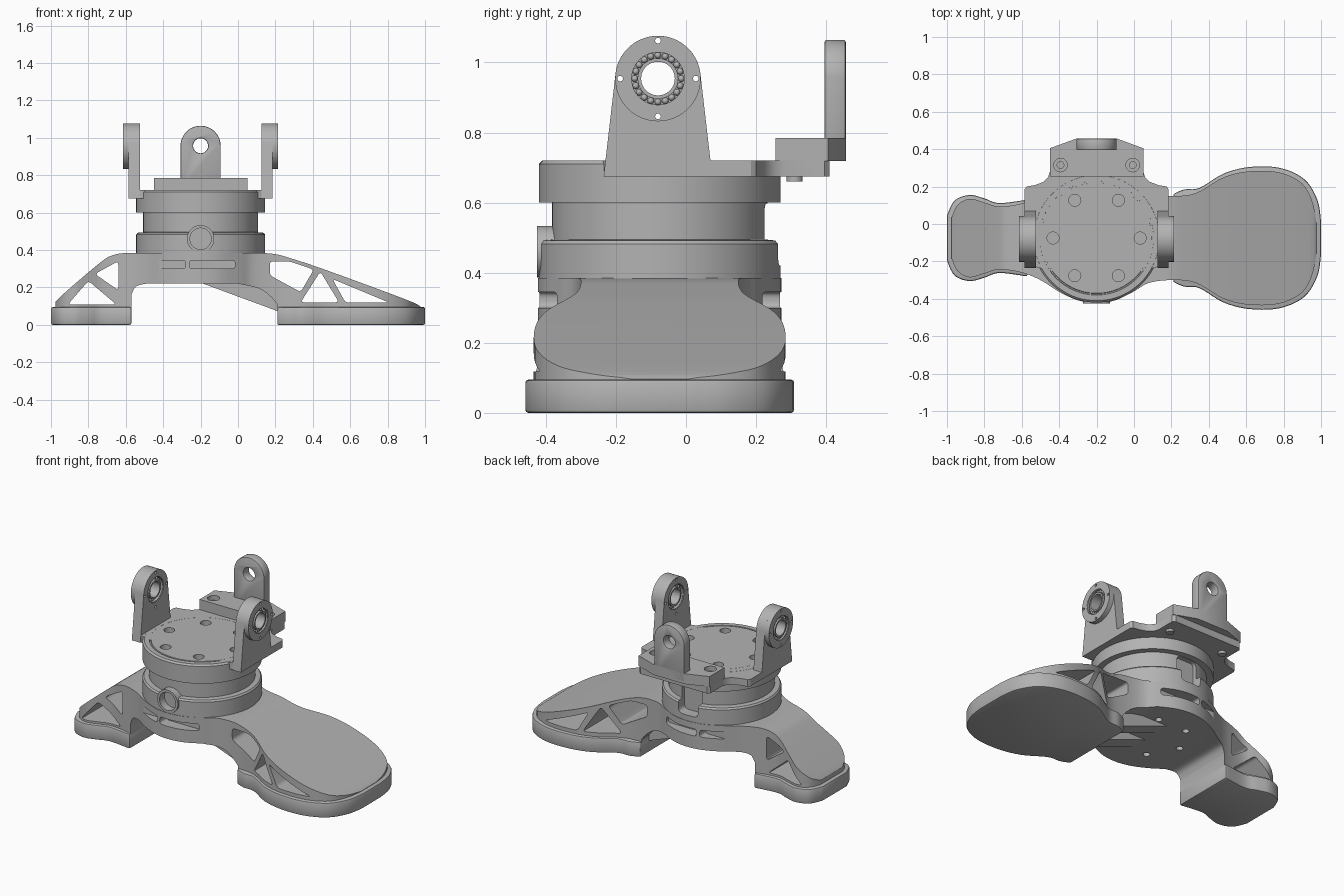
import bpy, bmesh, math
from mathutils import Vector

if "Cube" in bpy.data.objects:
    bpy.data.objects.remove(bpy.data.objects["Cube"])

CX, CY = -0.2, -0.075          # turntable axis
grey = bpy.data.materials.new("machined grey")
grey.use_nodes = True
GREY = (0.45, 0.45, 0.45, 1)
grey.diffuse_color = GREY
grey.node_tree.nodes["Principled BSDF"].inputs["Base Color"].default_value = GREY
parts = []


def finish(name, bm):
    bmesh.ops.remove_doubles(bm, verts=bm.verts, dist=1e-5)
    bmesh.ops.recalc_face_normals(bm, faces=bm.faces)
    mesh = bpy.data.meshes.new(name)
    bm.to_mesh(mesh)
    bm.free()
    mesh.materials.append(grey)
    ob = bpy.data.objects.new(name, mesh)
    bpy.context.collection.objects.link(ob)
    parts.append(ob)
    return ob


def prism(name, pts, axis, lo, hi):
    """Extrude a 2D outline along an axis."""
    place = {"x": lambda a, b: (lo, a, b), "y": lambda a, b: (a, lo, b), "z": lambda a, b: (a, b, lo)}[axis]
    bm = bmesh.new()
    face = bm.faces.new([bm.verts.new(place(*p)) for p in pts])
    new = bmesh.ops.extrude_face_region(bm, geom=[face])["geom"]
    step = Vector([hi - lo if a == axis else 0 for a in "xyz"])
    bmesh.ops.translate(bm, verts=[v for v in new if isinstance(v, bmesh.types.BMVert)], vec=step)
    return finish(name, bm)


def lathe(name, profile, centre, axis="z", n=96):
    """Turn a closed (radius, height) profile about an axis through centre."""
    bm = bmesh.new()
    rings = []
    for i in range(n):
        c, s = math.cos(math.tau * i / n), math.sin(math.tau * i / n)
        turn = (lambda r, h: (r * c, r * s, h)) if axis == "z" else (lambda r, h: (h, r * c, r * s))
        rings.append([bm.verts.new(Vector(turn(r, h)) + Vector(centre)) for r, h in profile])
    m = len(profile)
    for i in range(n):
        a, b = rings[i], rings[(i + 1) % n]
        for j in range(m):
            k = (j + 1) % m
            if profile[j][0] or profile[k][0]:
                bm.faces.new([a[j], a[k], b[k], b[j]])
    bmesh.ops.dissolve_degenerate(bm, edges=bm.edges, dist=1e-6)
    return finish(name, bm)


def arc(x, y, r, a0=0, a1=360, n=48):
    count = n if a1 - a0 == 360 else n + 1
    angles = [math.radians(a0 + (a1 - a0) * i / n) for i in range(count)]
    return [(x + r * math.cos(a), y + r * math.sin(a)) for a in angles]


def box(x0, x1, y0, y1):
    return [(x0, y0), (x1, y0), (x1, y1), (x0, y1)]


def spline(pts, n=5):
    """Smooth open curve through points."""
    p = [Vector(q) for q in [pts[0]] + pts + [pts[-1]]]
    out = []
    for a, b, c, d in zip(p, p[1:], p[2:], p[3:]):
        for i in range(n):
            t = i / n
            out.append(tuple(0.5 * (2 * b + (c - a) * t + (2 * a - 5 * b + 4 * c - d) * t * t
                                    + (3 * b - a - 3 * c + d) * t ** 3)))
    return out + [tuple(pts[-1])]


def rounded(pts, r=0.02, n=4):
    """Round the corners of a polygon."""
    out = []
    for i, q in enumerate(pts):
        q, a, b = Vector(q), Vector(pts[i - 1]), Vector(pts[(i + 1) % len(pts)])
        s, e = q + (a - q).normalized() * r, q + (b - q).normalized() * r
        for k in range(n + 1):
            t = k / n
            out.append(tuple(s * (1 - t) ** 2 + q * 2 * t * (1 - t) + e * t * t))
    return out


def plan(half_widths):
    """Outline mirrored across the foot's long axis."""
    side = spline(half_widths)
    return [(x, CY - w) for x, w in side] + [(x, CY + w) for x, w in reversed(side)]


def modify(ob, kind, **settings):
    mod = ob.modifiers.new(kind.lower(), kind)
    for key, value in settings.items():
        setattr(mod, key, value)
    bpy.context.view_layer.objects.active = ob
    bpy.ops.object.modifier_apply(modifier=mod.name)


def cut(ob, *cutters, op="DIFFERENCE"):
    for c in cutters:
        modify(ob, "BOOLEAN", operation=op, solver="EXACT", object=c)
        parts.remove(c)
        bpy.data.objects.remove(c)


def hole(x, y, r, axis, lo, hi):
    return prism("cutter", arc(x, y, r, n=32), axis, lo, hi)


# Sole pads
toe = [(0.21, 0.235), (0.27, 0.26), (0.35, 0.268), (0.48, 0.345), (0.62, 0.38), (0.78, 0.375),
       (0.91, 0.315), (0.98, 0.205), (1.0, 0.09)]
heel = [(-1.0, 0.12), (-0.96, 0.2), (-0.88, 0.23), (-0.8, 0.212), (-0.72, 0.187), (-0.57, 0.205)]
for name, widths in (("toe_pad", toe), ("heel_pad", heel)):
    pad = prism(name, plan(widths), "z", 0, 0.095)
    modify(pad, "BEVEL", width=0.01, segments=2, limit_method="ANGLE", angle_limit=math.radians(50))

# Arched foot body: plan outline crossed with side profile
body = prism("foot_body", plan([
    (-0.975, 0.11), (-0.945, 0.175), (-0.88, 0.21), (-0.8, 0.19), (-0.72, 0.168), (-0.6, 0.185),
    (-0.5, 0.225), (-0.4, 0.288), (-0.3, 0.333), (-0.2, 0.348), (-0.1, 0.333), (0, 0.285),
    (0.08, 0.24), (0.2, 0.225), (0.33, 0.24), (0.48, 0.325), (0.62, 0.357), (0.78, 0.35),
    (0.9, 0.29), (0.955, 0.19), (0.975, 0.08)]), "z", 0.05, 0.5)
top = spline([(-0.98, 0.1), (-0.955, 0.145), (-0.74, 0.33), (-0.67, 0.372), (-0.6, 0.385)])
top += spline([(0.1, 0.385), (0.2, 0.378), (0.3, 0.35), (0.45, 0.3), (0.73, 0.198), (0.94, 0.118), (0.98, 0.09)])
under = [(0.21, 0.085)] + spline([(0.21, 0.11), (0.17, 0.155), (0.11, 0.195), (0, 0.22)])
under += spline([(-0.49, 0.22), (-0.545, 0.205), (-0.57, 0.16)]) + [(-0.57, 0.085), (-0.98, 0.085)]
cut(body, prism("cutter", top + under, "y", -1, 1), op="INTERSECT")

# Truss openings through the sides
for pts in ([(-0.64, 0.34), (-0.64, 0.185), (-0.765, 0.272)],
            [(-0.8, 0.235), (-0.65, 0.108), (-0.91, 0.108)],
            [(0.17, 0.34), (0.28, 0.338), (0.405, 0.295), (0.335, 0.175), (0.17, 0.265)],
            [(0.44, 0.285), (0.54, 0.12), (0.335, 0.12)],
            [(0.505, 0.245), (0.81, 0.118), (0.575, 0.118)]):
    cut(body, prism("cutter", rounded(pts), "y", -1, 1))

# Curved slots in both flanks and bolt holes underneath
for lo, hi in ((-1, CY - 0.275), (CY + 0.275, 1)):
    for x0, x1 in ((-0.435, -0.28), (-0.26, -0.015)):
        cut(body, prism("cutter", rounded(box(x0, x1, 0.3, 0.345), 0.018), "y", lo, hi))
for x, y in arc(CX, CY, 0.2, n=6):
    cut(body, hole(x, y, 0.02, "z", 0.1, 0.27))

# Wedge ribs under the arch
for y in (CY - 0.1, CY + 0.1):
    prism("arch_rib", [(-0.2, 0.225), (0.22, 0.225), (0.22, 0.07)], "y", y - 0.05, y + 0.05)

# Turntable: hub, neck and rotating disc
table = lathe("turntable", [
    (0, 0.36), (0.345, 0.36), (0.345, 0.482), (0.337, 0.492), (0.307, 0.495), (0.307, 0.6),
    (0.345, 0.6), (0.345, 0.71), (0.335, 0.72), (0.305, 0.72), (0.303, 0.713), (0.297, 0.713),
    (0.295, 0.72), (0, 0.72)], (CX, CY, 0))
cut(table, prism("cutter", rounded(box(-0.27, -0.13, 0.42, 0.598), 0.03), "y", 0.2, 0.5))
cut(table, hole(CX, 0.46, 0.06, "y", -0.5, -0.36))
port = prism("front_port", arc(CX, 0.46, 0.073), "y", -0.425, -0.34)
cut(port, hole(CX, 0.46, 0.057, "y", -0.5, -0.375))

# Mounting plate with side ears and rear extension
half = [(0.2, -0.26), (0.345, -0.225), (0.385, -0.2), (0.385, 0.185), (0.375, 0.2), (0.33, 0.208),
        (0.285, 0.225), (0.26, 0.25), (0.25, 0.28), (0.25, 0.395), (0.235, 0.41)]
plate = prism("mounting_plate", [(CX + x, y) for x, y in half] + [(CX - x, y) for x, y in reversed(half)],
              "z", 0.675, 0.7195)
for x, y in arc(CX, CY, 0.233, n=6):
    for ob in (table, plate):
        cut(ob, hole(x, y, 0.032, "z", 0.69, 0.8))

# Rear bracket
half = [(0.25, 0.255), (0.25, 0.405), (0.11, 0.456)]
base = prism("bracket_base", [(CX + x, y) for x, y in half] + [(CX - x, y) for x, y in reversed(half)],
             "z", 0.719, 0.785)
for x in (CX - 0.193, CX + 0.193):
    cut(base, hole(x, 0.315, 0.036, "z", 0.755, 0.9), hole(x, 0.315, 0.018, "z", 0.6, 0.9))
    prism("plate_screw", arc(x, 0.31, 0.023, n=24), "z", 0.66, 0.69)
lug = prism("bracket_lug", [(CX - 0.107, 0.73), (CX + 0.107, 0.73)] + arc(CX, 0.957, 0.107, 0, 180),
            "y", 0.395, 0.456)
cut(lug, hole(CX, 0.957, 0.04, "y", 0.3, 0.6))
modify(lug, "BEVEL", width=0.006, segments=2, limit_method="ANGLE", angle_limit=math.radians(50))

# Side arms with bearings, mirrored about the turntable axis
PY, PZ = -0.08, 0.954
for side, name in ((1, "left"), (-1, "right")):
    def span(a, b):
        return sorted((CX + side * a, CX + side * b))
    arm = prism(name + "_arm", [(-0.235, 0.675), (0.075, 0.675)] + arc(PY, PZ, 0.122, 8, 172),
                "x", *span(0.325, 0.385))
    boss = prism(name + "_arm_boss", arc(PY, PZ, 0.122, n=64), "x", *span(0.384, 0.415))
    for ob in (arm, boss):
        cut(ob, hole(PY, PZ, 0.079, "x", -2, 2))
        for y, z in arc(PY, PZ, 0.108, n=4):
            cut(ob, hole(y, z, 0.008, "x", -2, 2))
    for label, r0, r1, a, b in (("inner_race", 0.048, 0.058, 0.33, 0.413),
                                ("outer_race", 0.075, 0.0795, 0.33, 0.413),
                                ("bearing_web", 0.05, 0.079, 0.35, 0.395)):
        lo, hi = span(a, b)
        lathe(name + "_" + label, [(r0, lo), (r1, lo), (r1, hi), (r0, hi)], (0, PY, PZ), "x", 48)
    bm = bmesh.new()
    for y, z in arc(PY, PZ, 0.0665, n=20):
        for depth in (0.35, 0.398):
            ball = bmesh.ops.create_uvsphere(bm, u_segments=12, v_segments=8, radius=0.0095)
            bmesh.ops.translate(bm, verts=ball["verts"], vec=(CX + side * depth, y, z))
    finish(name + "_bearing_balls", bm)

# Smooth curved walls, keep machined edges sharp
bpy.ops.object.select_all(action="DESELECT")
for ob in parts:
    ob.select_set(True)
bpy.context.view_layer.objects.active = parts[0]
bpy.ops.object.shade_smooth_by_angle(angle=math.radians(30))
